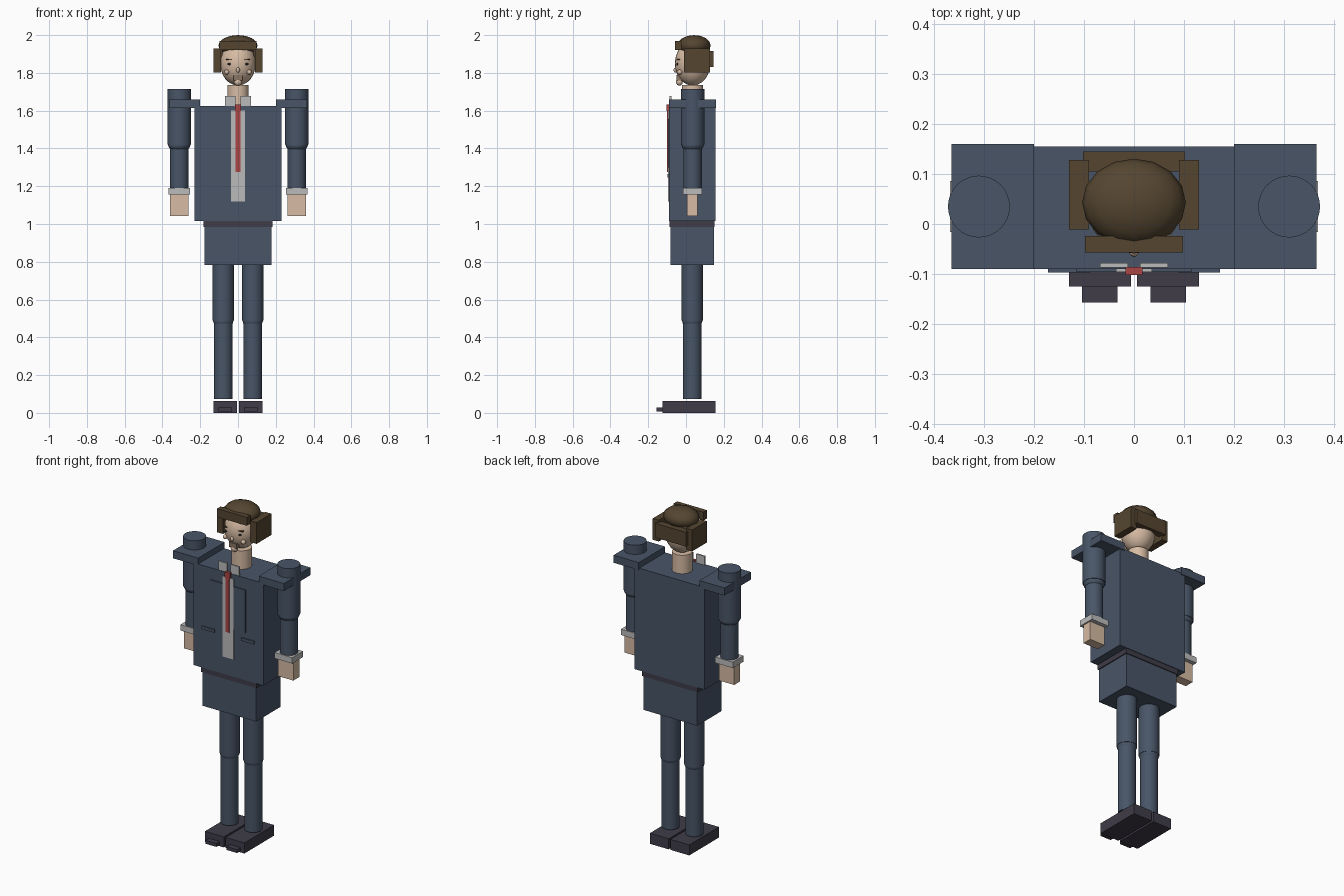
import bpy

if "Cube" in bpy.data.objects:
    bpy.data.objects.remove(bpy.data.objects["Cube"])

# Shared materials
def material(name, r, g, b):
    m = bpy.data.materials.new(name)
    m.diffuse_color = (r, g, b, 1)
    m.use_nodes = True
    m.node_tree.nodes["Principled BSDF"].inputs["Base Color"].default_value = m.diffuse_color
    return m

SUIT = material("suit_blue", 0.065, 0.09, 0.135)
DARK = material("dark_leather", 0.05, 0.045, 0.065)
SKIN = material("skin", 0.68, 0.5, 0.37)
HAIR = material("brown_hair", 0.09, 0.06, 0.03)
SHIRT = material("shirt_grey", 0.5, 0.5, 0.5)
TIE = material("tie_red", 0.4, 0.06, 0.06)
EYE = material("eye_dark", 0.02, 0.02, 0.02)
BEARD = material("stubble", 0.25, 0.18, 0.13)


def finish(name, mat, smooth=False):
    ob = bpy.context.object
    ob.name = name
    ob.data.materials.append(mat)
    if smooth:
        bpy.ops.object.shade_smooth_by_angle()
    return ob


def box(name, x, y, z, mat):
    """Box from (min, max) ranges on each axis."""
    bpy.ops.mesh.primitive_cube_add(
        size=1, location=[(a + b) / 2 for a, b in (x, y, z)])
    ob = bpy.context.object
    ob.scale = [b - a for a, b in (x, y, z)]
    bpy.ops.object.transform_apply(location=False, rotation=False, scale=True)
    return finish(name, mat)


def rod(name, x, y, r, z, mat):
    bpy.ops.mesh.primitive_cylinder_add(
        vertices=32, radius=r, depth=z[1] - z[0], location=(x, y, (z[0] + z[1]) / 2))
    return finish(name, mat, True)


def ball(name, loc, radii, mat, seg=24, rings=12):
    bpy.ops.mesh.primitive_uv_sphere_add(segments=seg, ring_count=rings, radius=1, location=loc)
    bpy.context.object.scale = radii
    bpy.ops.object.transform_apply(location=False, rotation=False, scale=True)
    bpy.ops.object.shade_smooth()
    return finish(name, mat)


def side_box(name, s, x, y, z, mat):
    """Box on the s = -1 or +1 side."""
    return box(name, sorted((s * x[0], s * x[1])), y, z, mat)


CY = 0.035  # depth of the body axis

# Torso and hips
box("jacket", (-0.23, 0.23), (-0.09, 0.155), (1.015, 1.625), SUIT)
box("belt", (-0.183, 0.183), (-0.087, 0.152), (0.985, 1.02), DARK)
box("hips", (-0.177, 0.177), (-0.082, 0.147), (0.783, 0.99), SUIT)

# Shirt and tie
box("shirt_front", (-0.036, 0.036), (-0.096, -0.08), (1.12, 1.6), SHIRT)
box("tie", (-0.012, 0.012), (-0.1, -0.085), (1.275, 1.61), TIE)
box("tie_knot", (-0.017, 0.017), (-0.102, -0.086), (1.597, 1.632), TIE)

# Head, face and hair
rod("neck", 0, CY, 0.056, (1.62, 1.735), SKIN)
ball("head", (0, CY, 1.85), (0.094, 0.094, 0.117), SKIN)
ball("nose", (0, -0.054, 1.815), (0.01, 0.012, 0.014), SKIN, 12, 8)
box("mouth_stubble", (-0.025, 0.025), (-0.05, -0.02), (1.76, 1.788), BEARD)
ball("chin", (0, -0.035, 1.752), (0.021, 0.018, 0.02), SKIN, 16, 8)
ball("hair_cap", (0, 0.043, 1.945), (0.104, 0.088, 0.055), HAIR, 16, 8)
box("hair_fringe", (-0.098, 0.098), (-0.057, -0.024), (1.92, 1.97), HAIR)
box("hair_back", (-0.102, 0.102), (0.105, 0.145), (1.83, 1.915), HAIR)

for side, s in (("left", -1), ("right", 1)):
    # Face details
    ball(side + "_eye", (s * 0.045, -0.045, 1.847), (0.01, 0.006, 0.007), EYE, 12, 8)
    side_box(side + "_brow", s, (0.033, 0.063), (-0.05, -0.03), (1.868, 1.873), HAIR)
    ball(side + "_cheek", (s * 0.06, -0.034, 1.804), (0.013, 0.014, 0.013), SKIN, 12, 8)
    side_box(side + "_hair_side", s, (0.09, 0.13), (-0.011, 0.128), (1.803, 1.93), HAIR)

    # Jacket details
    side_box(side + "_collar", s, (0.012, 0.068), (-0.087, -0.078), (1.62, 1.678), SHIRT)
    side_box(side + "_lapel", s, (0.036, 0.115), (-0.096, -0.085), (1.3, 1.555), SUIT)
    side_box(side + "_pocket", s, (0.088, 0.172), (-0.097, -0.085), (1.247, 1.265), SUIT)
    side_box(side + "_shoulder_pad", s, (0.2, 0.366), (-0.09, 0.16), (1.615, 1.66), SUIT)

    # Arm
    ax = s * 0.311
    rod(side + "_upper_arm", ax, CY, 0.062, (1.42, 1.715), SUIT)
    ball(side + "_elbow", (ax, CY, 1.42), (0.059, 0.059, 0.04), SUIT)
    rod(side + "_forearm", ax, CY, 0.049, (1.18, 1.42), SUIT)
    side_box(side + "_cuff", s, (0.253, 0.369), (-0.016, 0.086), (1.155, 1.19), SHIRT)
    side_box(side + "_hand", s, (0.261, 0.361), (0.006, 0.062), (1.043, 1.165), SKIN)

    # Leg
    lx = s * 0.078
    rod(side + "_thigh", lx, CY - 0.002, 0.056, (0.49, 0.8), SUIT)
    ball(side + "_knee", (lx, CY - 0.002, 0.49), (0.054, 0.054, 0.045), SUIT)
    rod(side + "_shin", lx, CY - 0.002, 0.049, (0.073, 0.49), SUIT)

    # Shoe
    side_box(side + "_shoe", s, (0.006, 0.13), (-0.125, 0.155), (0, 0.063), DARK)
    side_box(side + "_toe_cap", s, (0.033, 0.104), (-0.157, -0.12), (0.008, 0.028), DARK)
